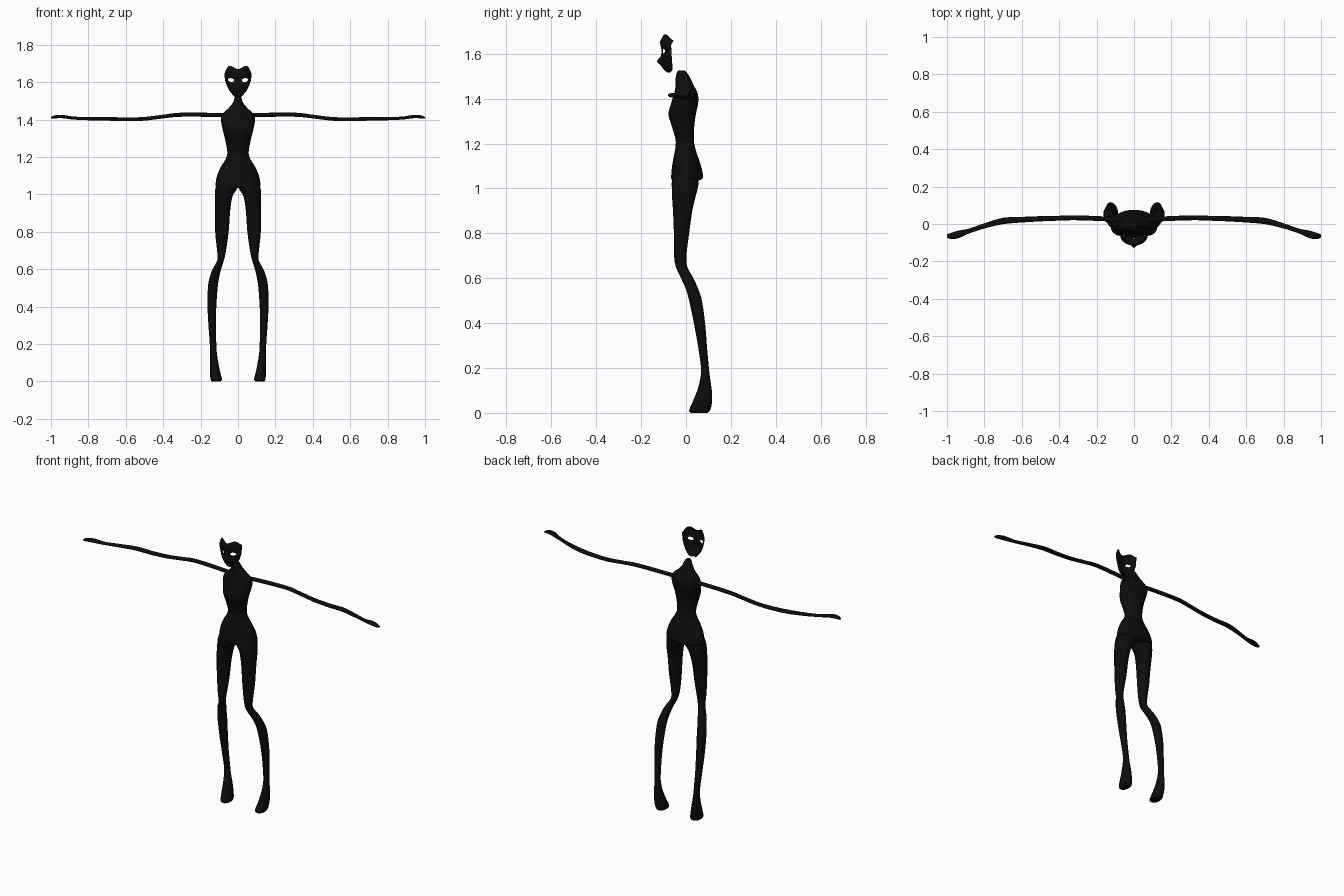
import bpy, bmesh, math
from mathutils import Vector, Matrix

default = bpy.data.objects.get("Cube")
if default:
    bpy.data.objects.remove(default, do_unlink=True)

# One near-black colour for the whole figure
black = bpy.data.materials.new("matte_black")
black.use_nodes = True
colour = (0.004, 0.004, 0.004, 1)
black.diffuse_color = colour
bsdf = black.node_tree.nodes["Principled BSDF"]
bsdf.inputs["Base Color"].default_value = colour
bsdf.inputs["Roughness"].default_value = 0.8


def finish(name, bm):
    bmesh.ops.recalc_face_normals(bm, faces=bm.faces[:])
    mesh = bpy.data.meshes.new(name)
    bm.to_mesh(mesh)
    bm.free()
    mesh.materials.append(black)
    ob = bpy.data.objects.new(name, mesh)
    bpy.context.collection.objects.link(ob)
    return ob


def smooth(ob):
    bpy.ops.object.select_all(action="DESELECT")
    ob.select_set(True)
    bpy.context.view_layer.objects.active = ob
    bpy.ops.object.shade_smooth_by_angle(angle=math.radians(50))


def refine(rows, steps=4):
    """Catmull-Rom interpolation between hand-set sections."""
    out = []
    last = len(rows) - 1
    for i in range(last):
        around = [rows[min(max(i + k, 0), last)] for k in (-1, 0, 1, 2)]
        for s in range(steps):
            t = s / steps
            out.append([
                b + t * (c - a + t * (2 * a - 5 * b + 4 * c - d
                                      + t * (3 * (b - c) + d - a))) / 2
                for a, b, c, d in zip(*around)])
    out.append(list(rows[-1]))
    # The first tangent coefficient above is halved with the rest
    return out


def loft(name, rings, sides=24):
    """Capped skin over elliptical rings given as (centre, axis, axis)."""
    bm = bmesh.new()
    loops = []
    for centre, a, b in rings:
        loops.append([
            bm.verts.new(centre + a * math.cos(k * math.tau / sides)
                         + b * math.sin(k * math.tau / sides))
            for k in range(sides)])
    for low, high in zip(loops, loops[1:]):
        for k in range(sides):
            n = (k + 1) % sides
            bm.faces.new((low[k], low[n], high[n], high[k]))
    bm.faces.new(loops[0])
    bm.faces.new(loops[-1])
    ob = finish(name, bm)
    smooth(ob)
    return ob


def upright(rows, side=1):
    """Rings from rows of z, x min, x max, y front, y back."""
    return [(Vector((side * (p + q) / 2, (f + b) / 2, z)),
             Vector(((q - p) / 2, 0, 0)), Vector((0, (b - f) / 2, 0)))
            for z, p, q, f, b in refine(rows)]


# Torso and neck: z, half width, front y, back y
torso = [
    (1.035, .112, -.062, .058), (1.05, .12, -.066, .076),
    (1.1, .112, -.062, .067), (1.15, .09, -.053, .05),
    (1.185, .068, -.047, .04), (1.22, .057, -.047, .035),
    (1.28, .066, -.064, .037), (1.33, .078, -.078, .044),
    (1.38, .089, -.066, .054), (1.415, .091, -.055, .054),
    (1.435, .08, -.05, .047), (1.46, .052, -.046, .034),
    (1.49, .027, -.046, .02), (1.51, .021, -.043, .008),
    (1.525, .012, -.036, -.005)]
loft("torso", upright([(z, -w, w, f, b) for z, w, f, b in torso]), 32)

# Legs and feet: z, inner x, outer x, front y, back y
leg = [
    (0, .092, .14, .022, .095), (.012, .086, .147, .014, .108),
    (.05, .095, .15, .03, .116), (.1, .105, .15, .05, .115),
    (.15, .113, .149, .063, .108), (.2, .116, .151, .067, .102),
    (.3, .118, .158, .053, .093), (.4, .116, .163, .035, .085),
    (.5, .109, .161, .014, .071), (.55, .102, .153, 0, .055),
    (.6, .09, .136, -.022, .033), (.65, .075, .11, -.045, .006),
    (.7, .064, .112, -.053, .002), (.8, .05, .122, -.054, .014),
    (.9, .043, .124, -.058, .028), (.96, .036, .124, -.062, .042),
    (1, .025, .123, -.063, .052), (1.03, .006, .121, -.063, .056),
    (1.08, .01, .108, -.05, .05)]

# Arms and hands: x, y, z, half depth, half height
arm = [
    (.05, .02, 1.42, .014, .012), (.1, .025, 1.424, .013, .011),
    (.3, .033, 1.426, .013, .011), (.4, .031, 1.416, .013, .01),
    (.5, .028, 1.404, .014, .01), (.6, .023, 1.401, .015, .01),
    (.7, .016, 1.404, .017, .01), (.8, -.01, 1.405, .014, .009),
    (.88, -.037, 1.408, .013, .008), (.94, -.056, 1.416, .02, .009),
    (.98, -.064, 1.414, .016, .008), (1, -.064, 1.409, .008, .004)]

for label, side in (("left", 1), ("right", -1)):
    loft(label + "_leg", upright(leg, side))
    loft(label + "_arm", [
        (Vector((side * x, y, z)), Vector((0, d, 0)), Vector((0, 0, h)))
        for x, y, z, d, h in refine(arm)], 16)

# Open face mask: z, half width, front y, back edge y
face = [
    (1.517, .012, -.084, -.07), (1.53, .026, -.1, -.06),
    (1.55, .043, -.11, -.061), (1.575, .057, -.113, -.063),
    (1.61, .069, -.109, -.065), (1.64, .072, -.114, -.066),
    (1.66, .07, -.115, -.06), (1.682, .064, -.106, -.056)]
bm = bmesh.new()
grid = []
columns = 32
for z, w, front, back in refine(face):
    line = []
    for k in range(columns + 1):
        u = (k / columns * 2 - 1) * math.pi / 2
        x, y = w * math.sin(u), back - (back - front) * math.cos(u)
        # Nose ridge, and a notched brow line with raised corners
        y -= .017 * math.exp(-(x / .011) ** 2 - ((z - 1.566) / .014) ** 2)
        rise = max(0, (z - 1.63) / .052) ** 2
        lift = .005 * math.sin(2 * u) ** 2 - .012 * math.cos(u) ** 12
        lift -= .022 * math.sin(abs(u)) ** 10
        line.append(bm.verts.new((x, y, z + rise * lift)))
    grid.append(line)
for low, high in zip(grid, grid[1:]):
    for k in range(columns):
        bm.faces.new((low[k], low[k + 1], high[k + 1], high[k]))
mask = finish("face_mask", bm)
shell = mask.modifiers.new("shell", "SOLIDIFY")
shell.thickness = .004
shell.offset = -1

# Slanted eye openings cut through the mask
bm = bmesh.new()
for side in (1, -1):
    place = (Matrix.Translation((side * .037, -.1, 1.611))
             @ Matrix.Rotation(-side * .2, 4, "Y")
             @ Matrix.Diagonal((.017, .12, .01, 1)))
    bmesh.ops.create_uvsphere(bm, u_segments=24, v_segments=16,
                              radius=1, matrix=place)
cutter = finish("eye_cutter", bm)
cutter.hide_render = True
cut = mask.modifiers.new("eye_holes", "BOOLEAN")
cut.operation = "DIFFERENCE"
cut.solver = "EXACT"
cut.object = cutter
bpy.context.view_layer.update()
graph = bpy.context.evaluated_depsgraph_get()
baked = bpy.data.meshes.new_from_object(mask.evaluated_get(graph))
mask.modifiers.clear()
mask.data = baked
bpy.data.objects.remove(cutter, do_unlink=True)
smooth(mask)
